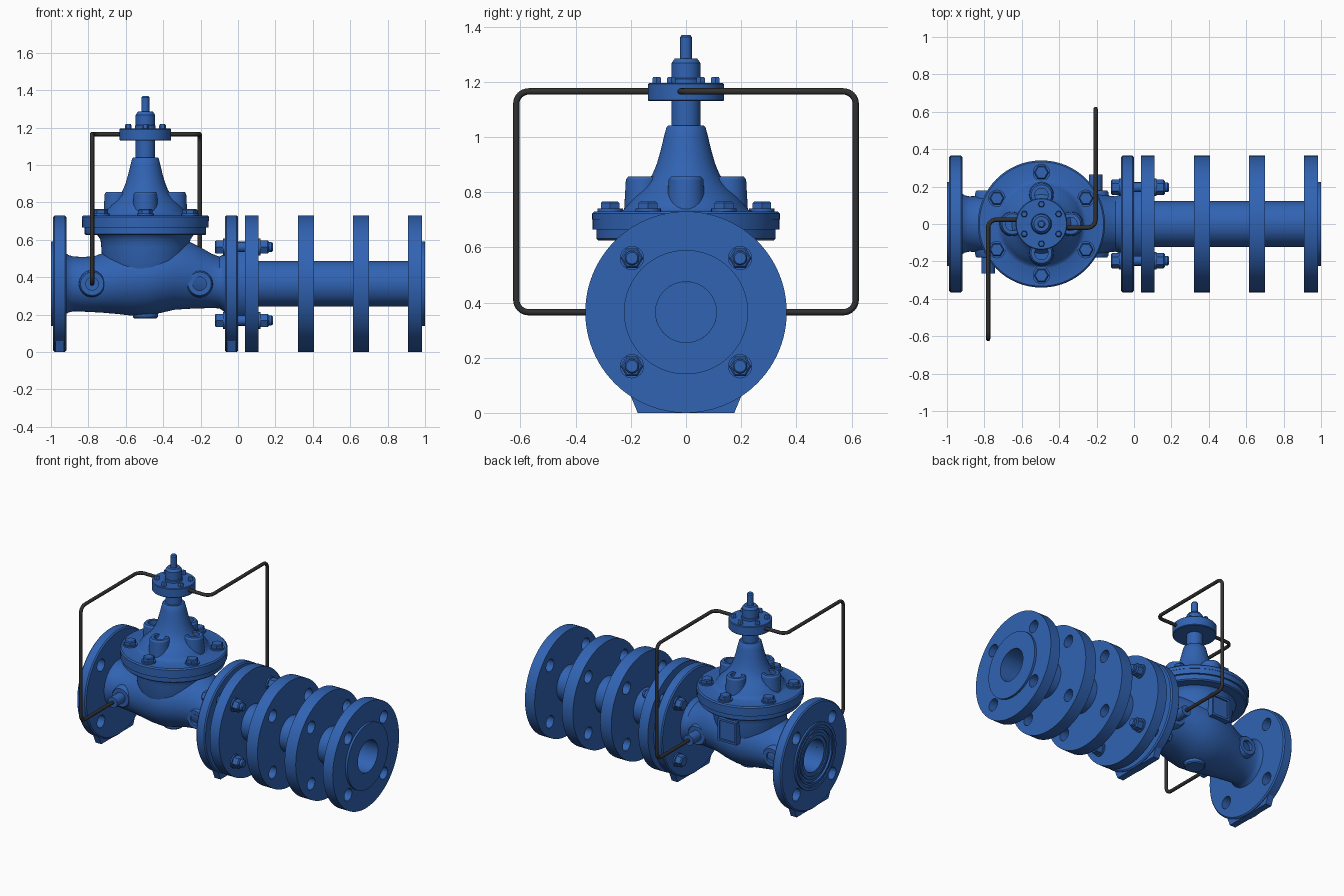
import bpy, bmesh
from math import pi, sin, cos, radians
from mathutils import Vector, Matrix

if "Cube" in bpy.data.objects:
    bpy.data.objects.remove(bpy.data.objects["Cube"])

CX, AZ = -0.495, 0.365          # bonnet axis x, pipe axis height


def material(name, rgb):
    m = bpy.data.materials.new(name)
    m.diffuse_color = (*rgb, 1)
    m.use_nodes = True
    m.node_tree.nodes["Principled BSDF"].inputs["Base Color"].default_value = m.diffuse_color
    return m


BLUE = material("blue_paint", (0.03, 0.125, 0.45))
DARK = material("dark_tube", (0.03, 0.03, 0.03))


def finish(name, bm, mat=BLUE):
    bmesh.ops.remove_doubles(bm, verts=bm.verts, dist=1e-5)
    bmesh.ops.recalc_face_normals(bm, faces=bm.faces)
    me = bpy.data.meshes.new(name)
    bm.to_mesh(me)
    bm.free()
    ob = bpy.data.objects.new(name, me)
    bpy.context.collection.objects.link(ob)
    me.materials.append(mat)
    smooth(ob)
    return ob


def activate(ob):
    bpy.ops.object.select_all(action='DESELECT')
    ob.select_set(True)
    bpy.context.view_layer.objects.active = ob


def smooth(ob):
    activate(ob)
    bpy.ops.object.shade_smooth_by_angle(angle=radians(32))


def skin(bm, rings, wrap):
    """Bridge a list of closed point rings; wrap joins last to first, else caps."""
    vs = [[bm.verts.new(p) for p in r] for r in rings]
    n = len(vs[0])
    for a, b in zip(vs, vs[1:] + ([vs[0]] if wrap else [])):
        for i in range(n):
            bm.faces.new((a[i], a[(i + 1) % n], b[(i + 1) % n], b[i]))
    if not wrap:
        bm.faces.new(vs[0])
        bm.faces.new(vs[-1])


def lathe(bm, profile, origin, axis='z', seg=64, wrap=False, turn=0):
    """Revolve (radius, height) pairs about an axis through origin."""
    place = {'x': lambda c, s, h: (h, c, s), 'y': lambda c, s, h: (c, h, s),
             'z': lambda c, s, h: (c, s, h)}[axis]
    ang = [turn + 2 * pi * i / seg for i in range(seg)]
    skin(bm, [[Vector(origin) + Vector(place(r * cos(a), r * sin(a), h)) for a in ang]
              for r, h in profile], wrap)


def turned(name, profile, origin, axis='z', seg=64, wrap=False):
    bm = bmesh.new()
    lathe(bm, profile, origin, axis, seg, wrap)
    return finish(name, bm)


def cut(ob, cutter):
    m = ob.modifiers.new("cut", 'BOOLEAN')
    m.operation, m.solver, m.object = 'DIFFERENCE', 'EXACT', cutter
    activate(ob)
    bpy.ops.object.modifier_apply(modifier=m.name)
    smooth(ob)


PITCH = [(sy * 0.196, AZ + sz * 0.196) for sy in (-1, 1) for sz in (-1, 1)]

# cutters: flange bolt holes and the two ends of the bore
bm = bmesh.new()
for y, z in PITCH:
    lathe(bm, [(0.042, -1.2), (0.042, 1.2)], (0, y, z), 'x', 24)
holes = finish("hole_cutter", bm)
bm = bmesh.new()
for a, b in ((-1.1, -0.72), (-0.27, 0.1)):
    lathe(bm, [(0.11, a), (0.11, b)], (0, 0, AZ), 'x', 64)
bore = finish("bore_cutter", bm)

# inlet and outlet flanges of the valve, stepped face on the inlet
R = 0.365
inlet = turned("inlet_flange", [
    (0.11, -0.985), (0.135, -0.985), (0.135, -0.993), (0.155, -0.993), (0.155, -0.986),
    (0.175, -0.986), (0.175, -1.0), (0.19, -1.0), (0.19, -0.993), (0.205, -0.993),
    (0.205, -1.0), (0.225, -1.0), (0.225, -0.988), (R - .008, -0.988), (R, -0.98),
    (R, -0.926), (R - .008, -0.918), (0.11, -0.918)], (0, 0, AZ), 'x', 96, True)
outlet = turned("outlet_flange", [
    (0.11, -0.07), (R - .008, -0.07), (R, -0.062), (R, -0.008), (R - .008, 0),
    (0.225, 0), (0.225, 0.018), (0.11, 0.018)], (0, 0, AZ), 'x', 96, True)

# spool pipe with four discs, one closed profile around the bore
prof = [(0.11, 0.02), (0.225, 0.02), (0.225, 0.038)]
for a, b in ((0.038, 0.11), (0.32, 0.405), (0.615, 0.70), (0.91, 0.985)):
    prof += [(R, a), (R, b), (0.122, b)] if a < 0.1 else [(0.122, a), (R, a), (R, b), (0.122, b)]
prof[-1] = (0.225, 0.985)
prof += [(0.225, 1.0), (0.11, 1.0)]
spool = turned("spool_pipe", prof, (0, 0, AZ), 'x', 96, True)
for ob in (inlet, outlet, spool):
    cut(ob, holes)

# feet under the valve flanges
for name, x0, x1 in (("inlet_foot", -0.975, -0.93), ("outlet_foot", -0.058, -0.012)):
    bm = bmesh.new()
    outline = [(-0.175, 0), (0.175, 0), (0.2, 0.06), (0.13, 0.1), (-0.13, 0.1), (-0.2, 0.06)]
    skin(bm, [[(x, y, z) for y, z in outline] for x in (x0, x1)], False)
    finish(name, bm)

# valve body: lofted passage (x, bottom, top, half width)
bm = bmesh.new()
sections = [(-0.93, .195, .535, .17), (-0.905, .212, .518, .153), (-0.88, .218, .511, .148),
            (-0.83, .216, .508, .15), (-0.77, .213, .512, .16), (-0.72, .21, .53, .175),
            (-0.65, .204, .565, .20), (-0.57, .195, .59, .22), (-0.49, .193, .6, .23),
            (-0.41, .21, .6, .225), (-0.34, .226, .6, .205), (-0.27, .231, .595, .185),
            (-0.2, .233, .56, .165), (-0.14, .236, .525, .152), (-0.1, .233, .51, .148),
            (-0.08, .22, .52, .155), (-0.06, .20, .535, .17)]
skin(bm, [[(x, w * cos(t), (lo + hi) / 2 + (hi - lo) / 2 * sin(t))
           for t in (2 * pi * i / 64 for i in range(64))] for x, lo, hi, w in sections], False)
cut(finish("valve_body", bm), bore)
for c in (holes, bore):
    bpy.data.objects.remove(c)

turned("body_bowl", [(0, .215), (.07, .225), (.13, .27), (.18, .34), (.212, .41), (.23, .49),
                     (.236, .56), (.24, .6), (.255, .622), (.275, .64), (0, .64)], (CX, 0, 0), seg=96)
turned("drain_boss", [(0, .18), (.06, .18), (.066, .187), (.07, .25), (0, .25)], (CX, 0, 0))

# name plate pad with raised rim on the back of the bowl
bm = bmesh.new()
rim = lambda w, h, y: [(CX + sx * w, y, .5 + sz * h) for sx, sz in ((-1, -1), (1, -1), (1, 1), (-1, 1))]
skin(bm, [rim(.072, .078, .18), rim(.072, .078, .258), rim(.058, .064, .258),
          rim(.058, .064, .248)], False)
finish("plate_pad", bm)

# side bosses: tapped port one side, tube fitting on the other
for x, side, tag in ((-0.78, -1, "inlet"), (-0.205, 1, "outlet")):
    turned(tag + "_fitting_boss", [(.075, .115), (.068, .17), (.062, .178), (.036, .178),
                                   (.036, .265), (0, .265)] if side > 0 else
           [(.075, -.115), (.068, -.17), (.062, -.178), (.036, -.178), (.036, -.265), (0, -.265)],
           (x, 0, AZ), 'y', 40)
    turned(tag + "_port_boss", [(r, -side * h) for r, h in (
        (.075, .115), (.068, .17), (.062, .178), (.036, .178), (.036, .15), (0, .15))],
        (x, 0, AZ), 'y', 40)

# bonnet flanges, flared dome and neck
turned("body_top_flange", [(0, .625), (.318, .625), (.325, .632), (.325, .665), (0, .665)],
       (CX, 0, 0), seg=96)
turned("bonnet", [(0, .665), (.338, .665), (.338, .70), (.34, .70), (.34, .722), (.332, .73),
                  (.24, .73), (.225, .737), (.213, .755), (.19, .785), (.16, .812), (.137, .838),
                  (.12, .868), (.105, .905), (.092, .95), (.08, 1.0), (.071, 1.035), (.065, 1.041),
                  (.052, 1.041), (.052, 1.135), (0, 1.135)], (CX, 0, 0), seg=96)
for i in range(4):
    a = i * pi / 2
    turned("bonnet_boss_%d" % (i + 1), [(0, .72), (.07, .72), (.063, .845), (.055, .856),
                                        (.036, .856), (.036, .815), (0, .815)],
           (CX + .155 * cos(a), .155 * sin(a), 0), seg=40)

# pilot cap with hub and spindle
turned("pilot_cap", [(0, 1.13), (.134, 1.13), (.138, 1.134), (.138, 1.191), (.134, 1.195),
                     (.055, 1.195), (.055, 1.21), (.052, 1.213), (.052, 1.268), (.04, 1.285),
                     (.021, 1.285), (.021, 1.362), (.015, 1.37), (0, 1.37)], (CX, 0, 0))


def bolt(name, origin, axis, spec):
    """Bolt from (profile, sides) pieces along one axis."""
    bm = bmesh.new()
    for profile, sides in spec:
        lathe(bm, profile, origin, axis, sides)
    finish(name, bm)


for i in range(6):
    a = pi / 6 + i * pi / 3
    bolt("bonnet_bolt_%d" % (i + 1), (CX + .275 * cos(a), .275 * sin(a), 0), 'z', [
        ([(.046, .725), (.046, .74)], 32),
        ([(.039, .738), (.039, .76), (.033, .766)], 6)])
    bolt("cap_bolt_%d" % (i + 1), (CX + .106 * cos(a), .106 * sin(a), 0), 'z', [
        ([(.018, 1.19), (.018, 1.212), (.014, 1.218)], 6)])

# bolts joining valve and spool
for i, (y, z) in enumerate(PITCH):
    bolt("flange_bolt_%d" % (i + 1), (0, y, z), 'x', [
        ([(.026, -.1), (.026, .18), (.021, .186)], 24),
        ([(.034, -.124), (.041, -.117), (.041, -.078)], 6),
        ([(.046, -.08), (.046, -.068)], 32),
        ([(.046, .108), (.046, .12)], 32),
        ([(.041, .118), (.041, .158), (.034, .165)], 6)])


# impulse tubes with rounded bends
def tube(name, corners, bend=0.045):
    pts = [Vector(corners[0])]
    for p, c, n in zip(corners, corners[1:], corners[2:]):
        p, c, n = Vector(p), Vector(c), Vector(n)
        u, v = (p - c).normalized() * bend, (n - c).normalized() * bend
        for k in range(9):
            t = k / 8 * pi / 2
            pts.append(c + u * (1 - sin(t)) + v * (1 - cos(t)))
    pts.append(Vector(corners[-1]))
    cu = bpy.data.curves.new(name, 'CURVE')
    cu.dimensions, cu.bevel_depth, cu.bevel_resolution, cu.use_fill_caps = '3D', 0.0115, 4, True
    sp = cu.splines.new('POLY')
    sp.points.add(len(pts) - 1)
    for q, p in zip(sp.points, pts):
        q.co = (*p, 1)
    ob = bpy.data.objects.new(name, cu)
    bpy.context.collection.objects.link(ob)
    cu.materials.append(DARK)
    activate(ob)
    bpy.ops.object.convert(target='MESH')
    smooth(bpy.context.object)


for tag, x, s, xe, ye in (("inlet", -.78, -1, -.61, .023), ("outlet", -.205, 1, -.38, -.02)):
    tube(tag + "_tube", [(x, s * .2, AZ), (x, s * .615, AZ), (x, s * .615, 1.165),
                         (x, ye, 1.165), (xe, ye, 1.165)])
